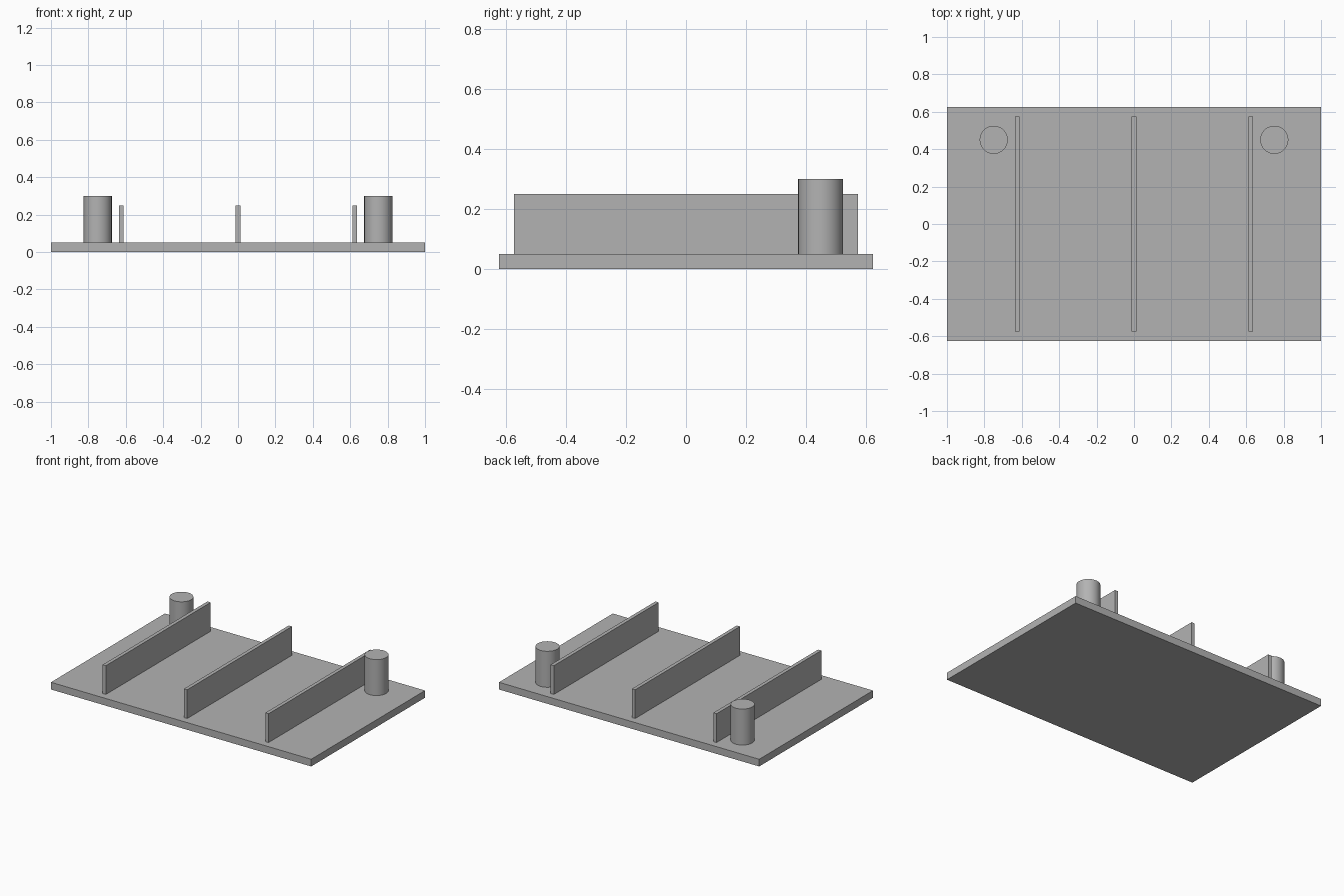
import bpy
import math

default = bpy.data.objects.get("Cube")
if default:
    bpy.data.objects.remove(default, do_unlink=True)

# Single plain grey for the whole model
GREY = (0.45, 0.45, 0.45, 1.0)
grey = bpy.data.materials.new("plain_grey")
grey.use_nodes = True
grey.diffuse_color = GREY
grey.node_tree.nodes["Principled BSDF"].inputs["Base Color"].default_value = GREY

BASE_TOP = 0.05


def finish(name):
    obj = bpy.context.object
    obj.name = obj.data.name = name
    obj.data.materials.append(grey)
    return obj


def box(name, x, bottom, size):
    """Box centred on y = 0, standing on the height `bottom`."""
    bpy.ops.mesh.primitive_cube_add(size=1, location=(x, 0, bottom + size[2] / 2))
    obj = finish(name)
    obj.scale = size
    bpy.ops.object.transform_apply(location=False, rotation=False, scale=True)


def post(name, x, y, radius, height):
    """Smooth round post standing on the base plate."""
    bpy.ops.mesh.primitive_cylinder_add(
        vertices=64, radius=radius, depth=height,
        location=(x, y, BASE_TOP + height / 2))
    finish(name)
    bpy.ops.object.shade_smooth_by_angle(angle=math.radians(30))


# Flat base plate
box("base_plate", 0, 0, (2.0, 1.25, BASE_TOP))

# Three upright dividers running front to back
for side, x in (("right", -0.625), ("middle", 0), ("left", 0.625)):
    box(side + "_divider", x, BASE_TOP, (0.025, 1.15, 0.2))

# Round posts near the back corners
for side, x in (("right", -0.75), ("left", 0.75)):
    post(side + "_post", x, 0.45, 0.075, 0.25)
